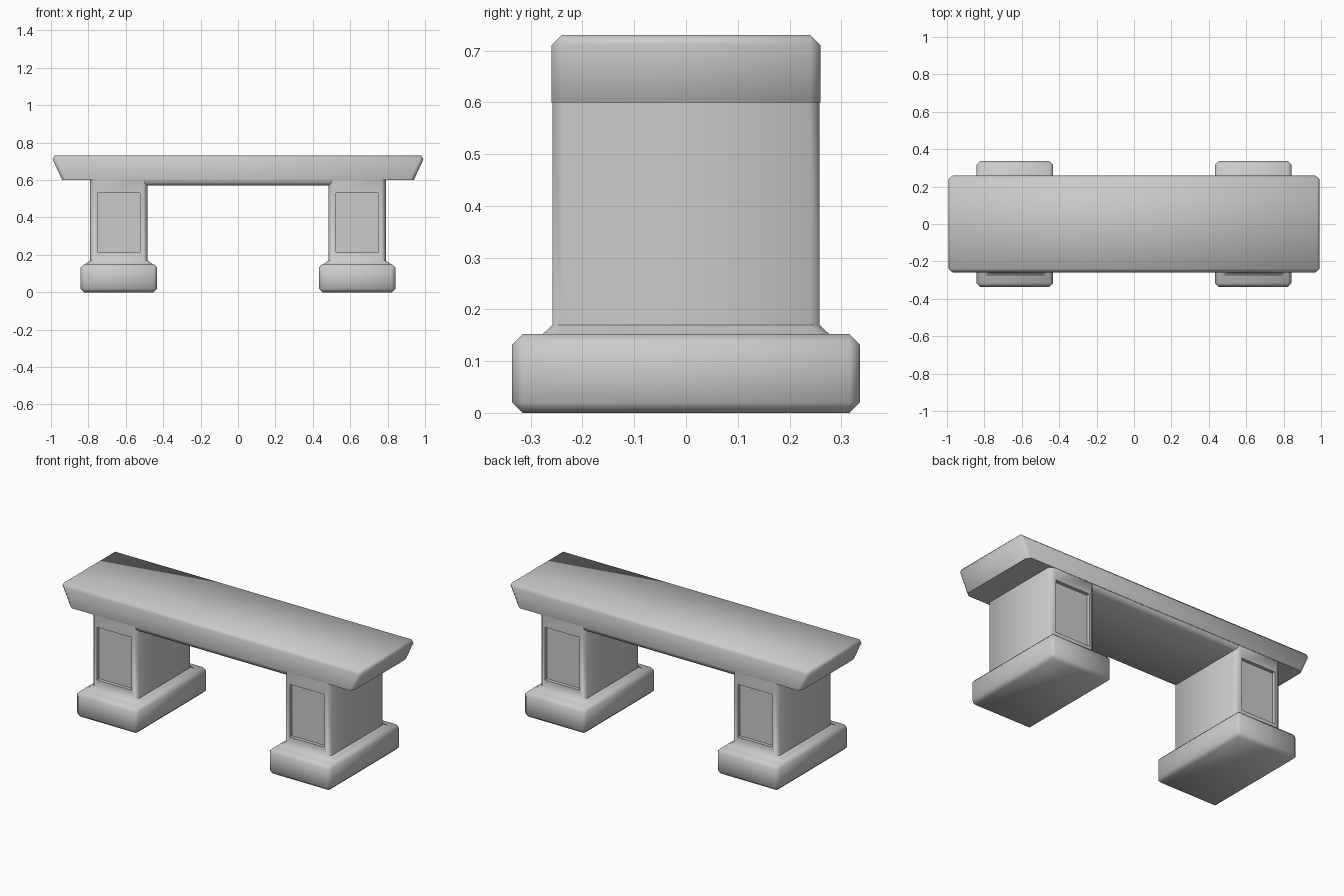
import bpy, bmesh, math

if "Cube" in bpy.data.objects:
    bpy.data.objects.remove(bpy.data.objects["Cube"])


def box(hx, hy, z0, z1, cx=0.0):
    """bmesh box given half sizes and a z range"""
    bm = bmesh.new()
    bmesh.ops.create_cube(bm, size=2)
    for v in bm.verts:
        v.co = (cx + v.co.x * hx, v.co.y * hy, z1 if v.co.z > 0 else z0)
    return bm


def bevel(bm, test, width=0.02):
    """chamfer the edges that pass the test"""
    edges = [e for e in bm.edges if test(*(v.co for v in e.verts))]
    bmesh.ops.bevel(bm, geom=edges, offset=width, offset_type='OFFSET',
                    segments=1, profile=0.5, affect='EDGES', clamp_overlap=True)


def finish(bm, name):
    bmesh.ops.recalc_face_normals(bm, faces=bm.faces[:])
    mesh = bpy.data.meshes.new(name)
    bm.to_mesh(mesh)
    bm.free()
    obj = bpy.data.objects.new(name, mesh)
    bpy.context.collection.objects.link(obj)
    bpy.ops.object.select_all(action='DESELECT')
    obj.select_set(True)
    bpy.context.view_layer.objects.active = obj
    bpy.ops.object.shade_smooth_by_angle(angle=math.radians(50))


# Seat slab with ends that slope in towards the underside
bm = box(1.0, 0.26, 0.6, 0.73)
for v in bm.verts:
    if v.co.z < 0.65:
        v.co.x *= 0.94
bevel(bm, lambda a, b: max(a.z, b.z) > 0.7)
finish(bm, "seat")

# Thicker underside between the legs
bm = box(0.5, 0.258, 0.57, 0.62)
bevel(bm, lambda a, b: max(a.z, b.z) < 0.6 and abs(a.y - b.y) < 0.01)
finish(bm, "seat_underside")

for side, cx in (("left", -0.637), ("right", 0.637)):
    # Leg block with chamfered corners
    bm = box(0.153, 0.258, 0.17, 0.61, cx)
    bevel(bm, lambda a, b: abs(a.z - b.z) > 0.1)
    bm.normal_update()

    # Flare where the leg meets its base
    foot = next(f for f in bm.faces if f.normal.z < -0.9)
    foot = bmesh.ops.extrude_discrete_faces(bm, faces=[foot])["faces"][0]
    for v in foot.verts:
        v.co = (cx + (v.co.x - cx) * 1.2, v.co.y * 1.09, 0.148)

    # Sunk rectangular panel on the front and the back
    bm.normal_update()
    for f in [f for f in bm.faces if abs(f.normal.y) > 0.95]:
        bmesh.ops.inset_region(bm, faces=[f], thickness=0.02)
        for v in f.verts:
            v.co.x = cx + math.copysign(0.114, v.co.x - cx)
            v.co.z = 0.53 if v.co.z > 0.4 else 0.215
        sunk = bmesh.ops.extrude_discrete_faces(bm, faces=[f])["faces"][0]
        for v in sunk.verts:
            v.co.y -= math.copysign(0.02, v.co.y)
    finish(bm, side + "_leg")

    # Base block
    bm = box(0.205, 0.336, 0.0, 0.152, cx)
    bevel(bm, lambda a, b: True)
    finish(bm, side + "_base")
